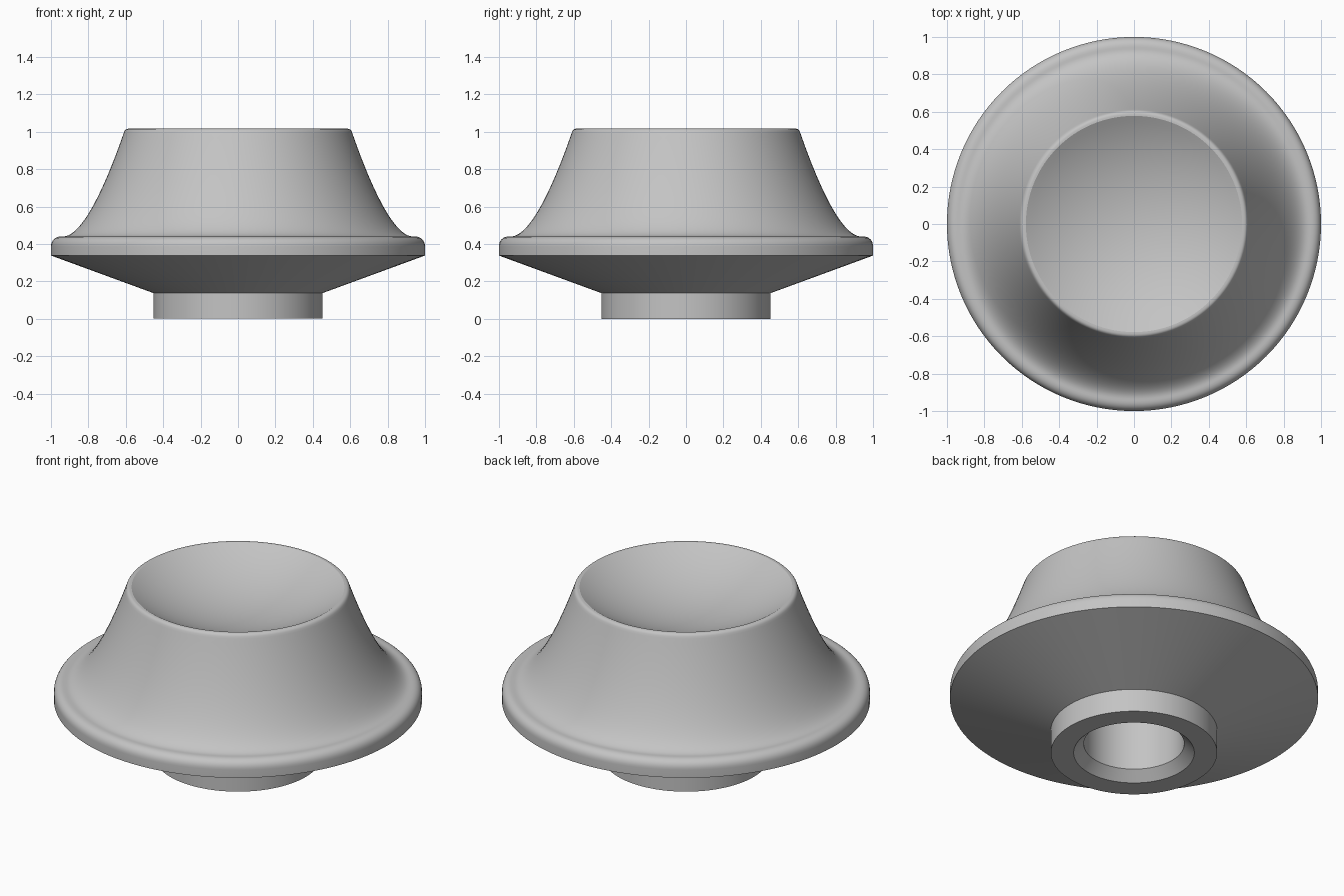
import bpy, bmesh, math
from mathutils import Vector
from mathutils.geometry import interpolate_bezier

cube = bpy.data.objects.get("Cube")
if cube:
    bpy.data.objects.remove(cube, do_unlink=True)

gray = bpy.data.materials.new("plain_gray")
gray.use_nodes = True
color = (0.55, 0.55, 0.55, 1)
gray.diffuse_color = color
gray.node_tree.nodes["Principled BSDF"].inputs["Base Color"].default_value = color


def bezier(a, b, c, d, steps):
    """Curve through a and d with handles b and c, as (radius, height) points."""
    pts = [Vector((p[0], 0, p[1])) for p in (a, b, c, d)]
    return [(v.x, v.z) for v in interpolate_bezier(*pts, steps)]


def finish(name, bm):
    bmesh.ops.recalc_face_normals(bm, faces=bm.faces)
    mesh = bpy.data.meshes.new(name)
    bm.to_mesh(mesh)
    bm.free()
    mesh.materials.append(gray)
    obj = bpy.data.objects.new(name, mesh)
    bpy.context.collection.objects.link(obj)
    return obj


def lathe(name, profile, segments=128):
    bm = bmesh.new()
    verts = [bm.verts.new((r, 0, z)) for r, z in profile]
    edges = [bm.edges.new(pair) for pair in zip(verts, verts[1:])]
    bmesh.ops.spin(bm, geom=verts + edges, axis=(0, 0, 1), cent=(0, 0, 0),
                   angle=math.tau, steps=segments)
    bmesh.ops.remove_doubles(bm, verts=bm.verts, dist=0.0005)
    return finish(name, bm)


# Shaft bore, chamfer and collar
bore_top = 0.70
profile = [(0, bore_top), (0.273, bore_top), (0.273, 0.055), (0.328, 0),
           (0.452, 0), (0.452, 0.137)]
# Flared underside and rounded flange
profile += [(1, 0.338)]
profile += bezier((1, 0.385), (1, 0.417), (0.98, 0.44), (0.945, 0.44), 9)
# Concave side sweeping up to the grip
profile += bezier((0.935, 0.44), (0.82, 0.44), (0.685, 0.78), (0.612, 0.99), 28)
# Rounded top rim
profile += bezier((0.611, 0.994), (0.605, 1.01), (0.598, 1.016), (0.585, 1.016), 7)[1:]
# Spherical finger dish
rim, depth = 0.578, 0.16
radius = (rim ** 2 + depth ** 2) / (2 * depth)
sweep = math.asin(rim / radius)
for i in range(17):
    a = sweep * (1 - i / 16)
    profile.append((radius * math.sin(a), 1.016 - depth + radius * (1 - math.cos(a))))

knob = lathe("knob_body", profile)
bpy.ops.object.select_all(action="DESELECT")
knob.select_set(True)
bpy.context.view_layer.objects.active = knob
bpy.ops.object.shade_smooth_by_angle(angle=math.radians(26))

# Key inside the bore
low, high = Vector((0.145, -0.12, 0.177)), Vector((0.3, 0.3, bore_top))
bm = bmesh.new()
bmesh.ops.create_cube(bm, size=1)
bmesh.ops.scale(bm, vec=high - low, verts=bm.verts)
bmesh.ops.translate(bm, vec=(low + high) / 2, verts=bm.verts)
finish("bore_key", bm)
